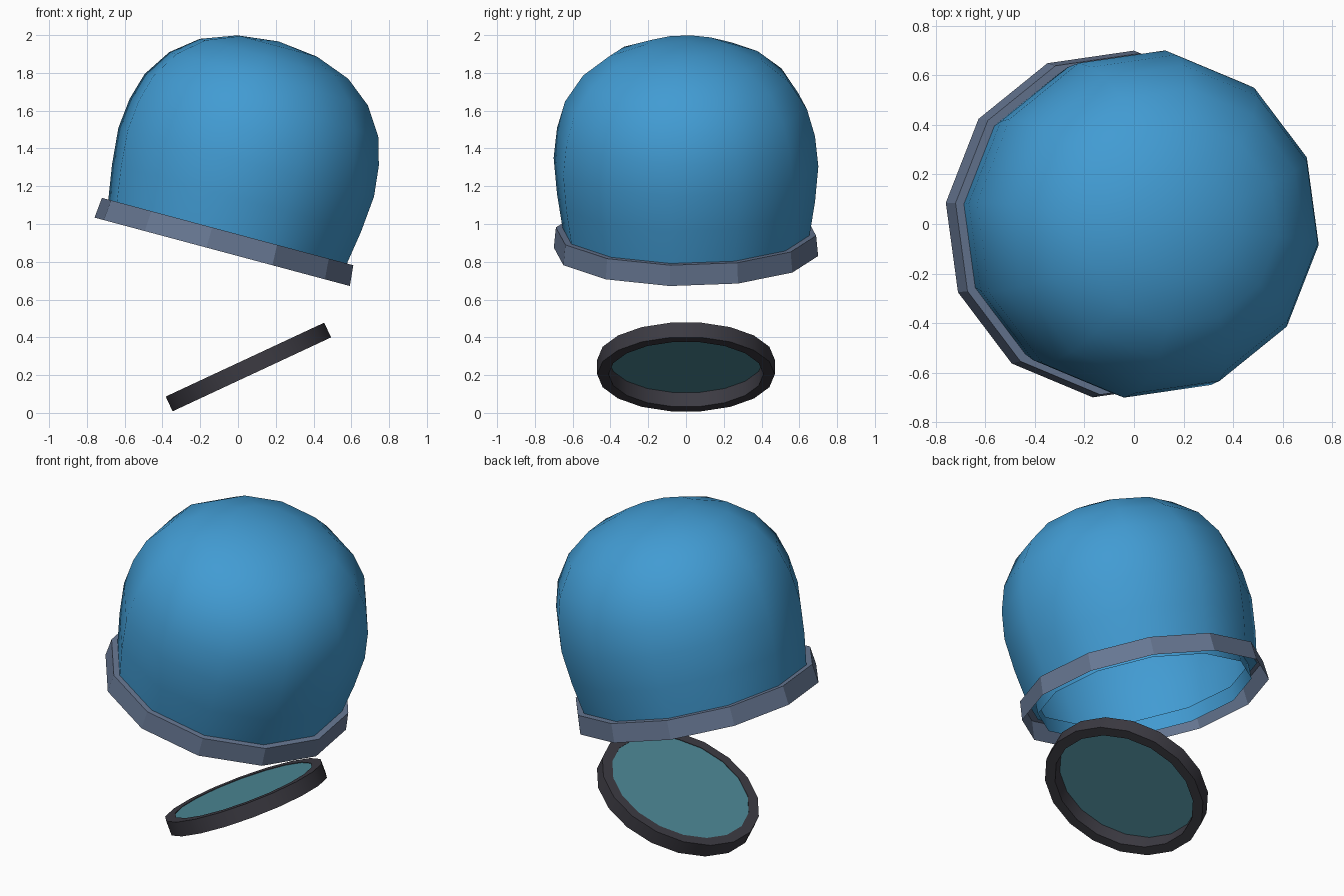
import bpy, bmesh, math
from mathutils import Matrix

if "Cube" in bpy.data.objects:
    bpy.data.objects.remove(bpy.data.objects["Cube"])


def material(name, rgb):
    m = bpy.data.materials.new(name)
    m.diffuse_color = (*rgb, 1)
    m.use_nodes = True
    m.node_tree.nodes["Principled BSDF"].inputs["Base Color"].default_value = m.diffuse_color
    return m


BLUE = material("dome blue", (0.054, 0.33, 0.65))
SLATE = material("slate grey", (0.135, 0.185, 0.29))
DARK = material("charcoal", (0.045, 0.043, 0.055))
TEAL = material("teal glass", (0.075, 0.25, 0.31))


def lathe(name, profile, sides, phase, loc, tilt, mat, smooth=None, closed=False):
    """Spin (radius, height) points round z; radius 0 makes a pole."""
    bm = bmesh.new()
    rings = []
    for r, h in profile:
        if r == 0:
            rings.append([bm.verts.new((0, 0, h))] * sides)
        else:
            angles = [math.radians(phase) + math.tau * i / sides for i in range(sides)]
            rings.append([bm.verts.new((r * math.cos(a), r * math.sin(a), h)) for a in angles])
    pairs = list(zip(rings, rings[1:]))
    if closed:
        pairs.append((rings[-1], rings[0]))
    for lo, hi in pairs:
        for i in range(sides):
            j = (i + 1) % sides
            quad = [lo[i], lo[j], hi[j], hi[i]]
            bm.faces.new(list(dict.fromkeys(quad)))
    if closed:
        bmesh.ops.recalc_face_normals(bm, faces=bm.faces)
    me = bpy.data.meshes.new(name)
    bm.to_mesh(me)
    bm.free()
    me.materials.append(mat)
    ob = bpy.data.objects.new(name, me)
    bpy.context.collection.objects.link(ob)
    ob.matrix_world = Matrix.Translation(loc) @ Matrix.Rotation(math.radians(tilt), 4, 'Y')
    if smooth:
        bpy.ops.object.select_all(action='DESELECT')
        ob.select_set(True)
        bpy.context.view_layer.objects.active = ob
        bpy.ops.object.shade_smooth_by_angle(angle=math.radians(smooth))
    return ob


# Upper group: open dome with an inner lip, inside a flared collar
top = dict(sides=12, phase=-7, loc=(-0.055, 0, 0.96), tilt=15)
lathe("dome", [(0.61, -0.09), (0.61, -0.005), (0.658, -0.005), (0.688, 0.184),
               (0.706, 0.38), (0.688, 0.545), (0.645, 0.692), (0.549, 0.837),
               (0.41, 0.947), (0.219, 1.017), (0, 1.042)],
      mat=BLUE, smooth=32, **top)
lathe("collar", [(0.705, -0.111), (0.694, 0), (0.655, 0)], mat=SLATE, **top)

# Lower group: tilted ring with a glass disc set in flush with its upper side
base = dict(sides=18, phase=90, loc=(0.055, 0, 0.243), tilt=-25)
lathe("lens_ring", [(0.41, -0.043), (0.47, -0.043), (0.47, 0.043), (0.41, 0.043)],
      mat=DARK, smooth=30, closed=True, **base)
lathe("lens", [(0.41, 0.04), (0, 0.04)], mat=TEAL, **base)
